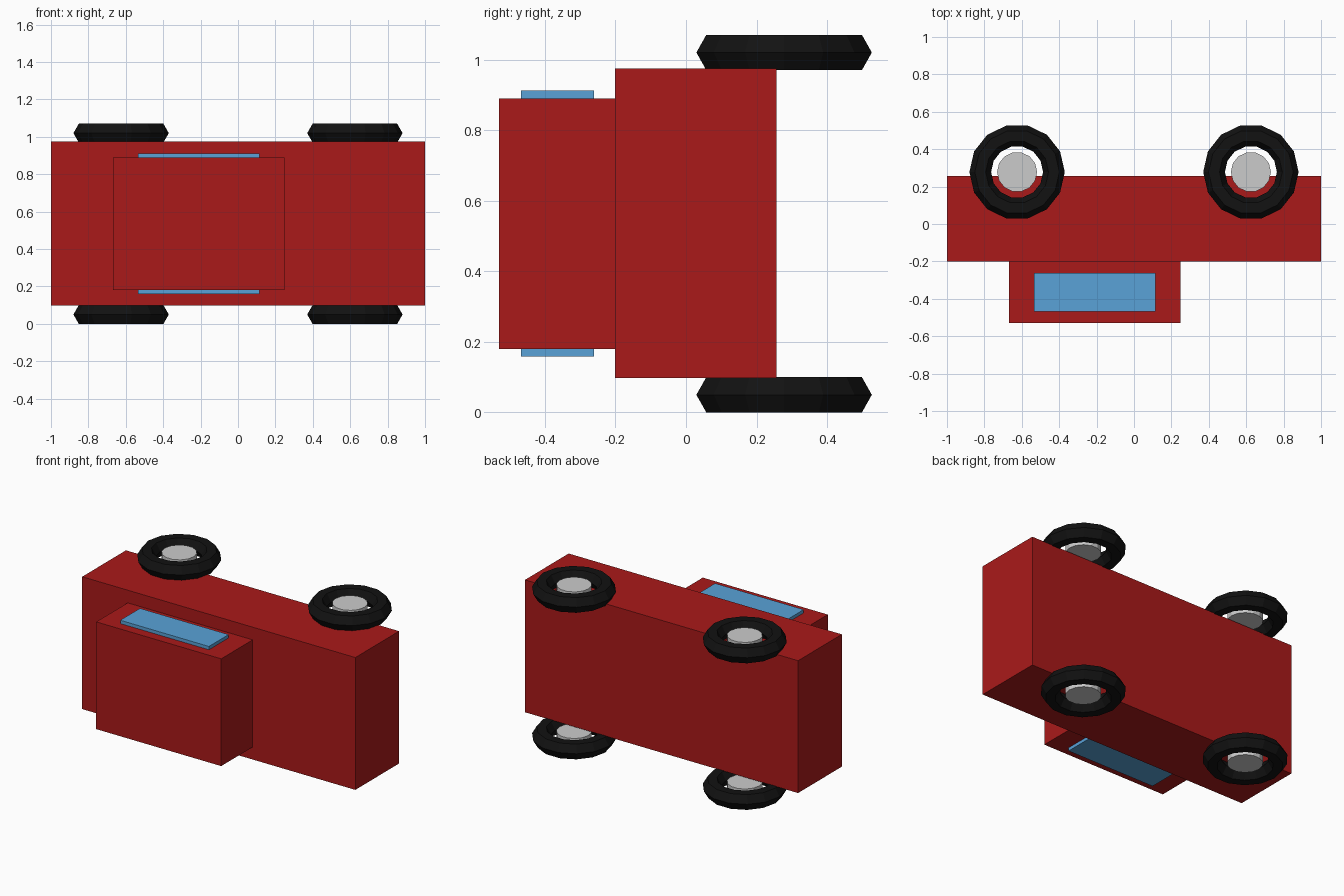
import bpy
from math import pi

if "Cube" in bpy.data.objects:
    bpy.data.objects.remove(bpy.data.objects["Cube"])


def material(name, rgb):
    m = bpy.data.materials.new(name)
    m.diffuse_color = (*rgb, 1)
    m.use_nodes = True
    m.node_tree.nodes["Principled BSDF"].inputs["Base Color"].default_value = m.diffuse_color
    return m


RED = material("red_paint", (0.4, 0.01, 0.01))
BLUE = material("window_blue", (0.1, 0.36, 0.68))
BLACK = material("tyre_black", (0.006, 0.006, 0.006))


def finish(name, mat=None):
    ob = bpy.context.object
    ob.name = name
    if mat:
        ob.data.materials.append(mat)
    return ob


def box(name, x, y, z, mat):
    bpy.ops.mesh.primitive_cube_add(
        size=1, location=[(a + b) / 2 for a, b in (x, y, z)])
    bpy.context.object.scale = [b - a for a, b in (x, y, z)]
    bpy.ops.object.transform_apply(location=False, rotation=False, scale=True)
    return finish(name, mat)


# Car lies on its side: wheels point along z, roof faces -y
box("car_body", (-1, 1), (-0.201, 0.256), (0.098, 0.974), RED)
box("cabin", (-0.667, 0.248), (-0.53, -0.201), (0.18, 0.89), RED)

# Side windows
for side, z in (("left", (0.159, 0.18)), ("right", (0.89, 0.912))):
    box(side + "_window", (-0.535, 0.114), (-0.467, -0.261), z, BLUE)

# Wheels: six-sided ring tyre around a thin hub
for side, z in (("left", 0.05), ("right", 1.02)):
    for end, x in (("front", -0.625), ("rear", 0.625)):
        pos = (x, 0.278, z)
        bpy.ops.mesh.primitive_torus_add(
            major_segments=14, minor_segments=6,
            major_radius=0.197, minor_radius=0.058, location=pos)
        finish(f"{end}_{side}_tyre", BLACK)
        bpy.ops.mesh.primitive_cylinder_add(
            vertices=14, radius=0.107, depth=0.065,
            location=pos, rotation=(0, 0, pi / 2))
        finish(f"{end}_{side}_hub")
